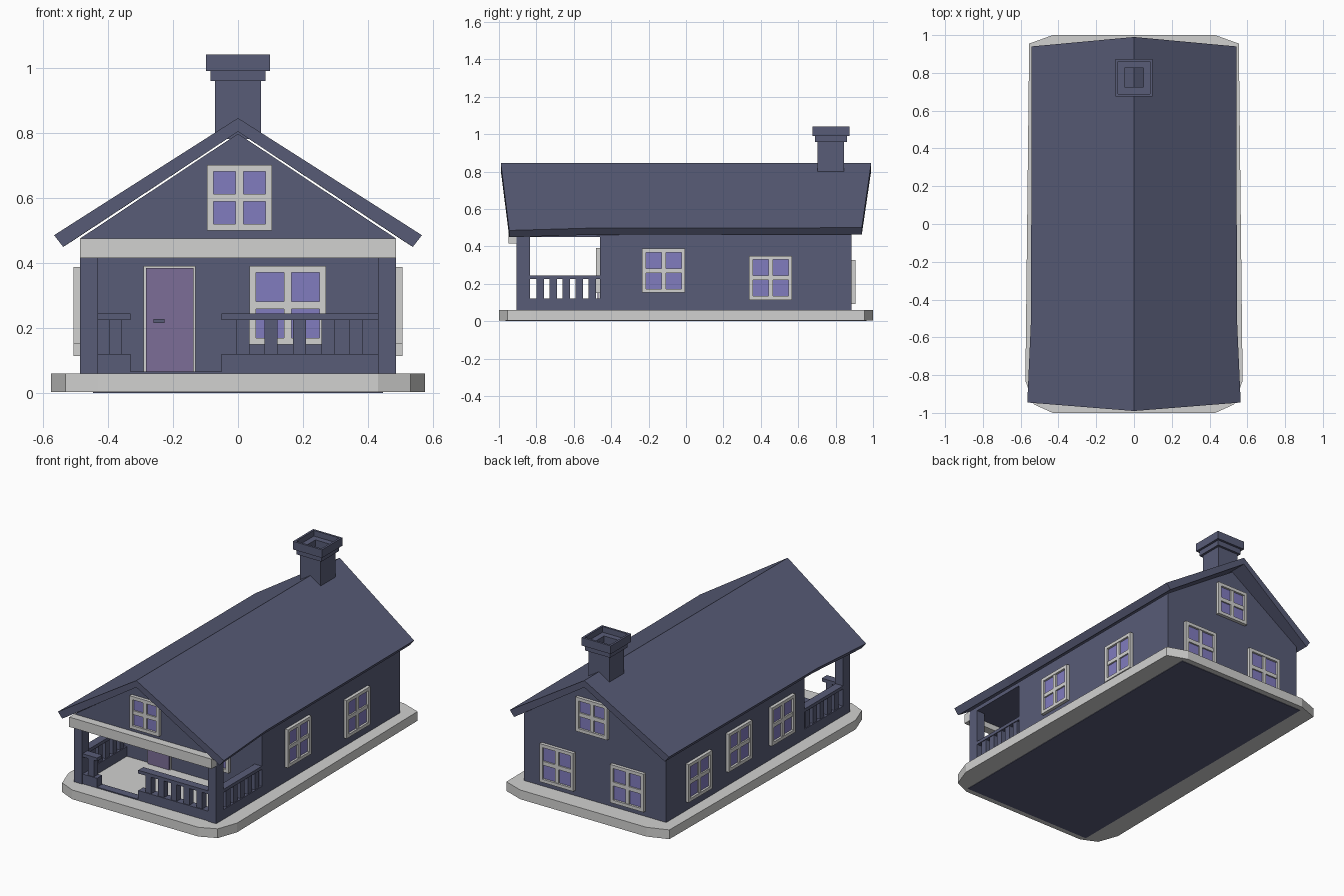
import bpy, bmesh
from math import radians
from mathutils import Matrix

cube = bpy.data.objects.get("Cube")
if cube:
    bpy.data.objects.remove(cube, do_unlink=True)


def material(name, rgb):
    m = bpy.data.materials.new(name)
    m.use_nodes = True
    m.diffuse_color = (*rgb, 1)
    m.node_tree.nodes["Principled BSDF"].inputs["Base Color"].default_value = (*rgb, 1)
    return m


NAVY = material("navy", (0.098, 0.107, 0.185))
GREY = material("pale grey", (0.64, 0.64, 0.63))
GLASS = material("violet glass", (0.22, 0.2, 0.52))
DOOR = material("door mauve", (0.2, 0.155, 0.31))


def finish(name, bm, mat, matrix=Matrix()):
    bmesh.ops.recalc_face_normals(bm, faces=bm.faces)
    mesh = bpy.data.meshes.new(name)
    bm.to_mesh(mesh)
    bm.free()
    mesh.materials.append(mat)
    ob = bpy.data.objects.new(name, mesh)
    ob.matrix_world = matrix
    bpy.context.collection.objects.link(ob)
    return ob


def boxes(name, spans, mat, matrix=Matrix()):
    """One object from boxes given as (x0, x1, y0, y1, z0, z1)."""
    bm = bmesh.new()
    for x0, x1, y0, y1, z0, z1 in spans:
        place = Matrix.Translation(((x0 + x1) / 2, (y0 + y1) / 2, (z0 + z1) / 2))
        size = Matrix.Diagonal((x1 - x0, y1 - y0, z1 - z0, 1))
        bmesh.ops.create_cube(bm, size=1, matrix=place @ size)
    return finish(name, bm, mat, matrix)


def loft(name, rings, mat):
    """Closed solid through matching rings of points."""
    bm = bmesh.new()
    rows = [[bm.verts.new(p) for p in ring] for ring in rings]
    n = len(rows[0])
    for a, b in zip(rows, rows[1:]):
        for i in range(n):
            j = (i + 1) % n
            bm.faces.new((a[i], a[j], b[j], b[i]))
    bm.faces.new(rows[0])
    bm.faces.new(rows[-1])
    return finish(name, bm, mat)


def prism_y(name, profile, y0, y1, mat):
    return loft(name, [[(x, y, z) for x, z in profile] for y in (y0, y1)], mat)


def window(name, x, y, z, turn, w=0.23, h=0.235):
    """Four-pane window centred at x, y, z; turn 0 faces the front."""
    m = Matrix.Translation((x, y, z)) @ Matrix.Rotation(radians(turn), 4, "Z")
    a, b, edge, bar, out = w / 2, h / 2, 0.02, 0.012, -0.02
    boxes(name + "_frame", [
        (-a, -a + edge, out, 0.005, -b, b), (a - edge, a, out, 0.005, -b, b),
        (-a + edge, a - edge, out, 0.005, -b, -b + edge),
        (-a + edge, a - edge, out, 0.005, b - edge, b),
        (-bar, bar, out * 0.8, 0.005, -b + edge, b - edge),
        (-a + edge, -bar, out * 0.8, 0.005, -bar, bar),
        (bar, a - edge, out * 0.8, 0.005, -bar, bar)], GREY, m)
    boxes(name + "_glass", [(-a + edge, a - edge, -0.007, 0, -b + edge, b - edge)], GLASS, m)


def railing(name, start, length, posts, turn=0):
    """Solid foot, balusters and top rail running along local x."""
    m = Matrix.Translation(start) @ Matrix.Rotation(radians(turn), 4, "Z")
    spans = [(0, length, 0, 0.05, 0.06, 0.12), (0, length, 0, 0.05, 0.225, 0.245)]
    spans += [(p, p + 0.04, 0.005, 0.045, 0.12, 0.225) for p in posts]
    boxes(name, spans, NAVY, m)


# Base slab with clipped corners and a dark underside
half = [(0.43, -1), (0.53, -0.955), (0.575, -0.83), (0.555, 0.955), (0.43, 1)]
outline = half + [(-x, y) for x, y in reversed(half)]
loft("base_slab", [[(x, y, z) for x, y in outline] for z in (0.003, 0.06)], GREY)
boxes("base_underside", [(-0.445, 0.445, -0.965, 0.965, 0, 0.005)], NAVY)

# House body and the attic above the porch
W = 0.485
prism_y("house_walls", [(-W, 0.06), (W, 0.06), (W, 0.475), (0, 0.797), (-W, 0.475)],
        -0.46, 0.885, NAVY)
prism_y("porch_attic", [(-W, 0.45), (W, 0.45), (W, 0.475), (0, 0.797), (-W, 0.475)],
        -0.9, -0.46, NAVY)

# Roof: the ridge overhangs further than the eaves
rings = []
for ridge_y, eave_y, e in ((-0.99, -0.945, 0.565), (-0.5, -0.5, 0.545), (0.99, 0.94, 0.542)):
    z = 0.845 - 0.637 * e
    rings.append([(0, ridge_y, 0.845), (e, eave_y, z), (e - 0.028, eave_y, z - 0.036),
                  (0, ridge_y, 0.803), (-e + 0.028, eave_y, z - 0.036), (-e, eave_y, z)])
loft("roof", rings, NAVY)

# Hollow chimney: shaft, collar and rim
def square_tube(name, r, hole, z0, z1):
    cy = 0.775
    boxes(name, [(-r, r, cy - r, cy - hole, z0, z1), (-r, r, cy + hole, cy + r, z0, z1),
                 (-r, -hole, cy - hole, cy + hole, z0, z1),
                 (hole, r, cy - hole, cy + hole, z0, z1)], NAVY)


square_tube("chimney_shaft", 0.071, 0.05, 0.78, 0.96)
square_tube("chimney_collar", 0.085, 0.05, 0.958, 0.994)
square_tube("chimney_rim", 0.099, 0.086, 0.99, 1.04)
square_tube("chimney_ledge", 0.088, 0.05, 0.99, 1.005)

# Porch columns and beam
for side, s in (("left", 1), ("right", -1)):
    x0, x1 = sorted((s * 0.43, s * W))
    boxes(side + "_porch_column", [(x0, x1, -0.905, -0.835, 0.06, 0.455)], NAVY)
boxes("porch_beam", [(-W, W, -0.95, -0.9, 0.415, 0.475)], GREY)
boxes("porch_sill", [(-0.33, -0.05, -0.9, -0.85, 0.058, 0.066)], NAVY)

# Porch railings
railing("front_left_railing", (-0.05, -0.9, 0), 0.48, [0.045 + 0.087 * i for i in range(5)])
railing("front_right_railing", (-0.43, -0.9, 0), 0.1, [0.034])
side_posts = [0.035 + 0.07 * i for i in range(5)]
railing("left_side_railing", (W, -0.835, 0), 0.375, side_posts, 90)
railing("right_side_railing", (-W + 0.05, -0.835, 0), 0.375, side_posts, 90)

# Door with frame and handle
boxes("door_frame", [(-0.29, -0.13, -0.468, -0.455, 0.06, 0.39)], GREY)
boxes("door_panel", [(-0.283, -0.137, -0.474, -0.46, 0.06, 0.384)], DOOR)
boxes("door_handle", [(-0.26, -0.225, -0.485, -0.47, 0.215, 0.228)], NAVY)

# Windows on all four sides
window("front_window", 0.153, -0.46, 0.27, 0, 0.235, 0.24)
window("front_attic_window", 0.005, -0.9, 0.6, 0, 0.2, 0.2)
for i, (y, z) in enumerate(((-0.12, 0.27), (0.452, 0.232))):
    window(f"left_window_{i + 1}", W, y, z, 90)
for i, (y, z) in enumerate(((-0.23, 0.27), (0.19, 0.27), (0.58, 0.232))):
    window(f"right_window_{i + 1}", -W, y, z, -90)
for i, x in enumerate((0.25, -0.23)):
    window(f"back_window_{i + 1}", x, 0.885, 0.21, 180)
window("back_attic_window", 0.012, 0.885, 0.575, 180, 0.215, 0.21)
